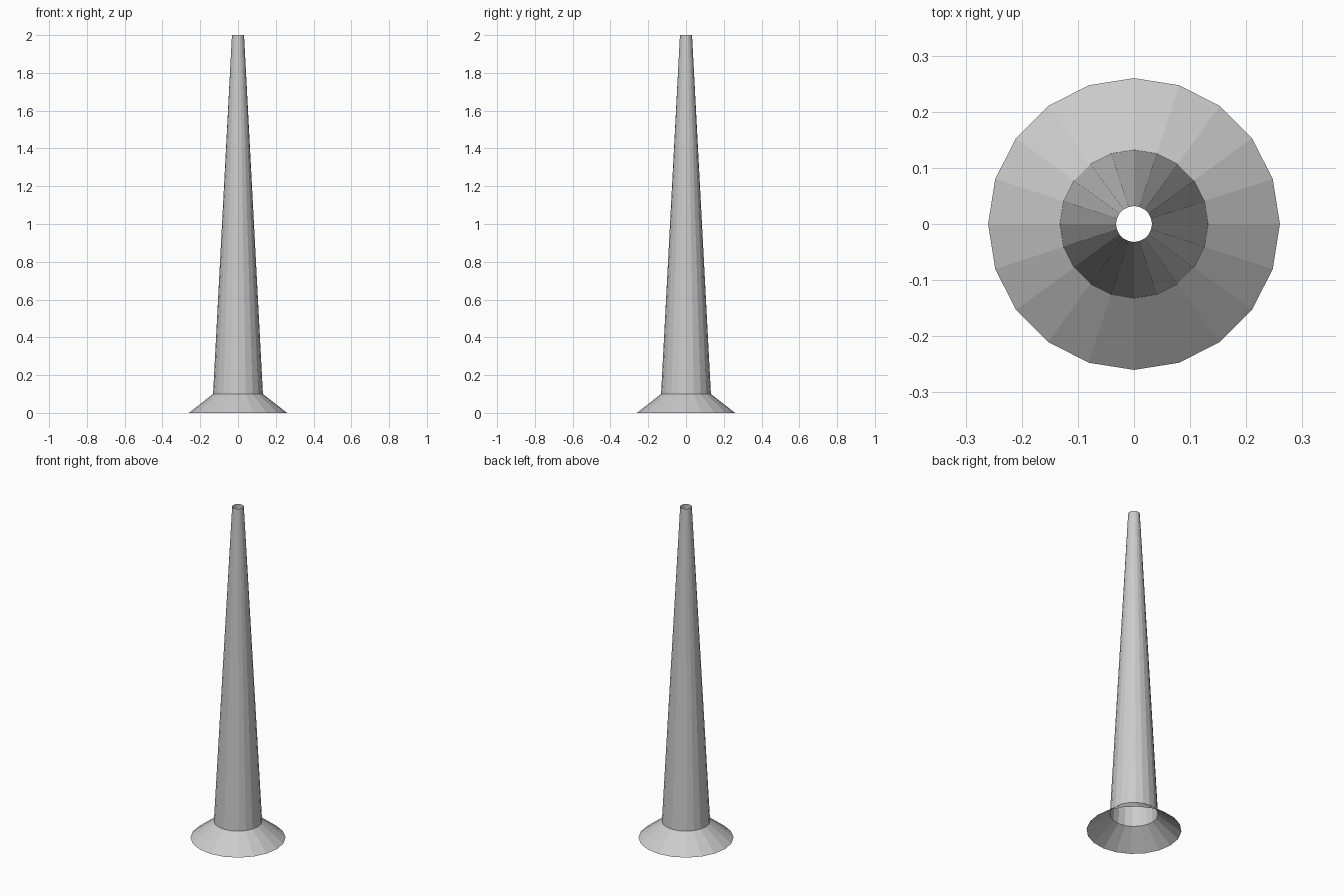
import bpy

if "Cube" in bpy.data.objects:
    bpy.data.objects.remove(bpy.data.objects["Cube"])

SIDES = 20


def open_cone(name, r_bottom, r_top, z_bottom, z_top):
    """Flat-faceted tapered ring wall without caps."""
    bpy.ops.mesh.primitive_cone_add(
        vertices=SIDES, radius1=r_bottom, radius2=r_top,
        depth=z_top - z_bottom, end_fill_type='NOTHING',
        location=(0, 0, (z_bottom + z_top) / 2))
    obj = bpy.context.object
    obj.name = name
    return obj


# Flared foot
open_cone("base_flare", 0.26, 0.132, 0.0, 0.1)

# Tall tapered hollow tube, open at the top
open_cone("tapered_tube", 0.132, 0.032, 0.1, 2.0)
